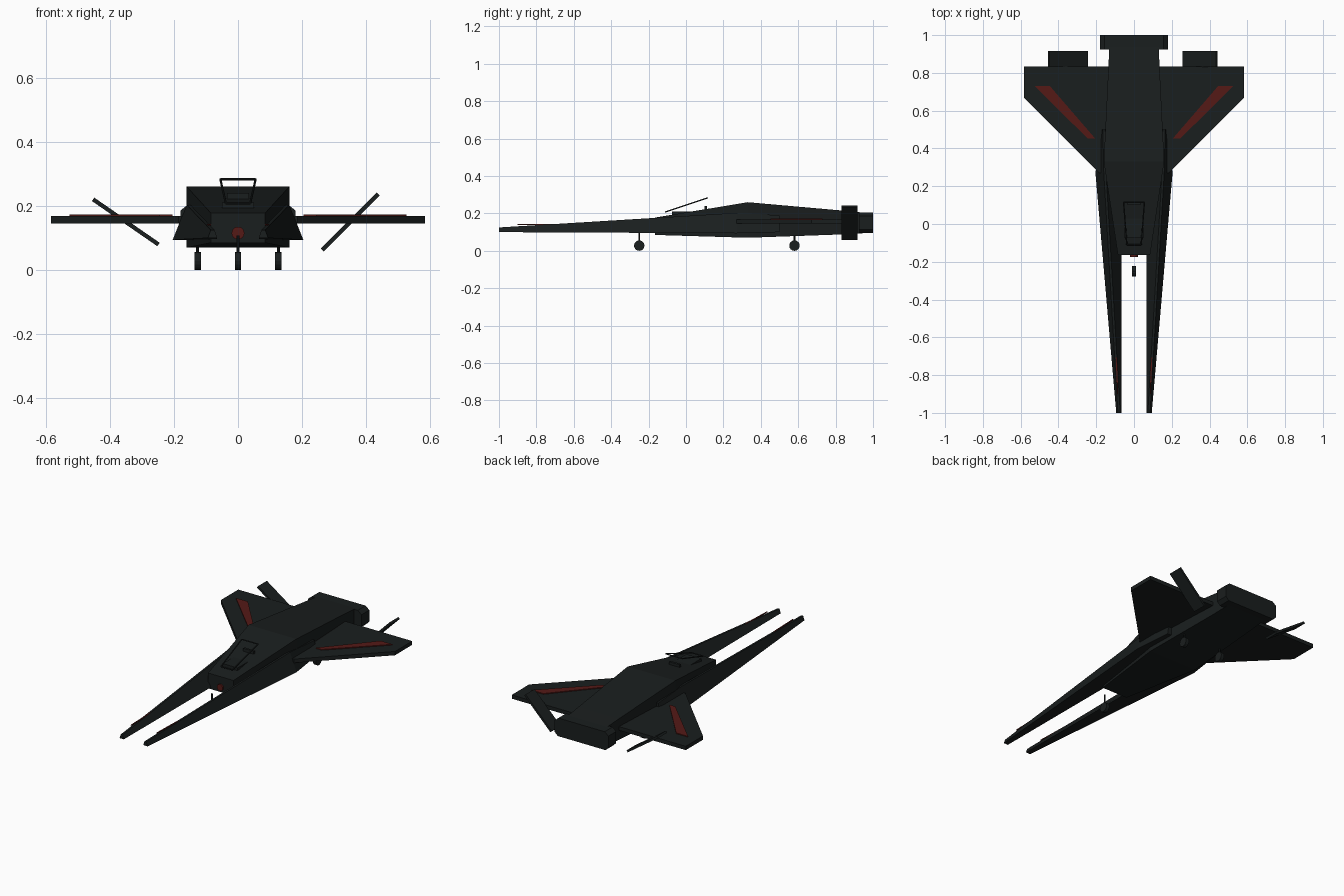
import bpy, bmesh, math
from mathutils import Vector

if "Cube" in bpy.data.objects:
    bpy.data.objects.remove(bpy.data.objects["Cube"])


def material(name, rgb):
    m = bpy.data.materials.new(name)
    m.diffuse_color = (*rgb, 1)
    m.use_nodes = True
    m.node_tree.nodes["Principled BSDF"].inputs["Base Color"].default_value = m.diffuse_color
    return m


DARK = material("dark_hull", (0.010, 0.013, 0.013))
RED = material("red_trim", (0.09, 0.010, 0.008))


def loft(name, rings, mat=DARK):
    """Skin a list of equal-sized point rings and cap both ends."""
    bm = bmesh.new()
    rows = [[bm.verts.new(p) for p in r] for r in rings]
    n = len(rows[0])
    for a, b in zip(rows, rows[1:]):
        for i in range(n):
            j = (i + 1) % n
            bm.faces.new((a[i], a[j], b[j], b[i]))
    bm.faces.new(rows[0][::-1])
    bm.faces.new(rows[-1])
    bmesh.ops.recalc_face_normals(bm, faces=bm.faces)
    me = bpy.data.meshes.new(name)
    bm.to_mesh(me)
    bm.free()
    ob = bpy.data.objects.new(name, me)
    bpy.context.collection.objects.link(ob)
    me.materials.append(mat)
    return ob


def rect(y, w, z0, z1):
    return [(-w, y, z0), (w, y, z0), (w, y, z1), (-w, y, z1)]


def slab(name, outline, z0, z1, mat=DARK):
    return loft(name, [[(x, y, z) for x, y in outline] for z in (z0, z1)], mat)


def rod(name, a, b, r, mat=DARK, sides=8):
    a, b = Vector(a), Vector(b)
    bpy.ops.mesh.primitive_cylinder_add(vertices=sides, radius=r,
                                        depth=(b - a).length, location=(a + b) / 2)
    ob = bpy.context.object
    ob.name = name
    ob.rotation_mode = 'QUATERNION'
    ob.rotation_quaternion = (b - a).to_track_quat('Z', 'Y')
    ob.data.materials.append(mat)
    return ob


# Fuselage: tapered box, highest amidships
loft("fuselage", [rect(-0.165, 0.085, 0.085, 0.178), rect(0.33, 0.16, 0.07, 0.26),
                  rect(0.84, 0.135, 0.088, 0.215), rect(0.96, 0.13, 0.095, 0.203)])

# Rear engine block with chamfered corners
block = [(-0.18, 0.115), (-0.16, 0.095), (0.16, 0.095), (0.18, 0.115),
         (0.18, 0.185), (0.155, 0.205), (-0.155, 0.205), (-0.18, 0.185)]
loft("engine_block", [[(x, y, z) for x, z in block] for y in (0.925, 1.0)])

# Cockpit deck and seat
loft("cockpit_deck", [rect(-0.075, 0.05, 0.17, 0.21), rect(0.04, 0.05, 0.18, 0.21)])
loft("seat_back", [rect(0.10, 0.035, 0.20, 0.24), rect(0.113, 0.035, 0.20, 0.24)])

# Raised canopy frame
rod("canopy_top_bar", (-0.055, 0.115, 0.283), (0.055, 0.115, 0.283), 0.0035)
rod("canopy_front_bar", (-0.038, -0.11, 0.208), (0.038, -0.11, 0.208), 0.0035)

# Nose gun
rod("nose_gun", (0, -0.175, 0.115), (0, -0.155, 0.115), 0.02, RED, 16)

for s, side in ((-1, "left"), (1, "right")):
    rod(side + "_canopy_bar", (s * 0.038, -0.11, 0.208), (s * 0.055, 0.115, 0.283), 0.0035)

    # Long forward prong, ridged on top
    prong = [(-1.0, 0.065, 0.094, 0.085, 0.10, 0.125),
             (0.27, 0.067, 0.204, 0.16, 0.094, 0.203),
             (0.50, 0.10, 0.178, 0.165, 0.10, 0.19)]
    loft(side + "_prong", [[(s * i, y, z0), (s * o, y, z0), (s * t, y, z1),
                            (s * (t - 0.012), y, z1)]
                           for y, i, o, t, z0, z1 in prong])

    # Red line running along the prong
    slab(side + "_prong_stripe", [(s * 0.084, -0.9), (s * 0.089, -0.9),
                                  (s * 0.108, -0.43), (s * 0.098, -0.43)],
         0.139, 0.143, RED)

    # Swept wing and its red stripe
    slab(side + "_wing", [(0, 0.27), (s * 0.185, 0.27), (s * 0.583, 0.67),
                          (s * 0.583, 0.835), (0, 0.835)], 0.145, 0.168)
    slab(side + "_wing_stripe", [(s * 0.245, 0.452), (s * 0.205, 0.452),
                                 (s * 0.445, 0.73), (s * 0.525, 0.73)],
         0.167, 0.173, RED)

    # Tilted tail flap, each side at its own angle
    a = math.radians(45 if s > 0 else 34.6)
    along = Vector((s * math.cos(a), 0, math.sin(a))) * 0.124
    thick = Vector((-s * math.sin(a), 0, math.cos(a))) * 0.0065
    mid = Vector((s * 0.35, 0, 0.15))
    loft(side + "_tail_flap", [[mid + Vector((0, y, 0)) + along * p + thick * q
                                for p, q in ((-1, -1), (1, -1), (1, 1), (-1, 1))]
                               for y in (0.832, 0.917)])

# Landing gear
for name, x, y, top in (("nose", 0, -0.25, 0.108), ("left", -0.126, 0.58, 0.09),
                        ("right", 0.126, 0.58, 0.09)):
    rod(name + "_wheel", (x - 0.01, y, 0.028), (x + 0.01, y, 0.028), 0.028, DARK, 16)
    rod(name + "_strut", (x, y, 0.03), (x, y, top), 0.005)
